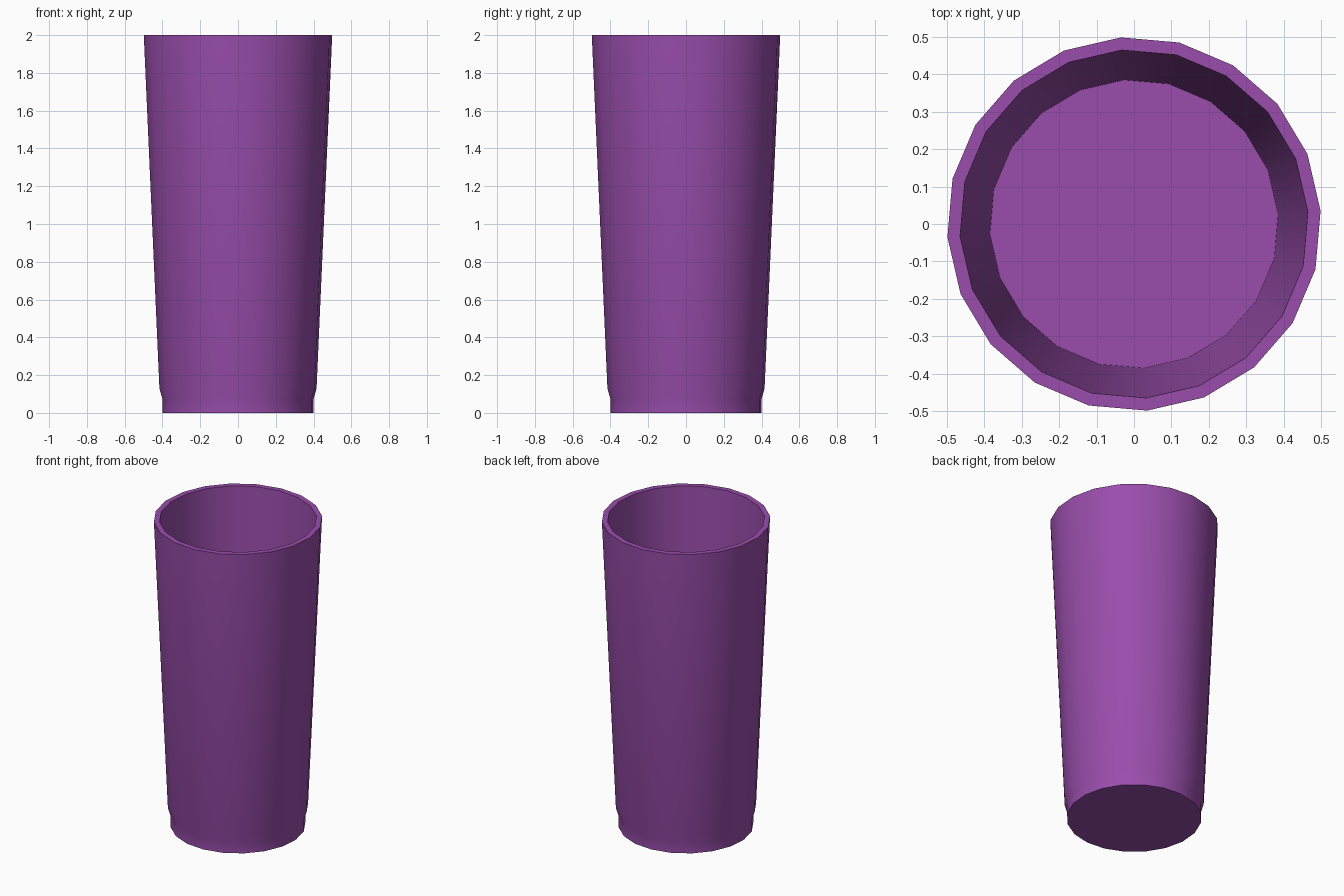
import bpy, bmesh, math

if "Cube" in bpy.data.objects:
    bpy.data.objects.remove(bpy.data.objects["Cube"])

SIDES = 20
TWIST = math.radians(4)

# Cup profile (radius, z): foot, step, outer wall, rim, inner wall down to the floor
profile = [(0.40, 0.0), (0.40, 0.07), (0.417, 0.13), (0.50, 2.0),
           (0.466, 2.0), (0.386, 0.11)]

bm = bmesh.new()
rings = []
for r, z in profile:
    rings.append([bm.verts.new((r * math.cos(TWIST + 2 * math.pi * i / SIDES),
                                r * math.sin(TWIST + 2 * math.pi * i / SIDES), z))
                  for i in range(SIDES)])

# Walls between neighbouring rings
for a, b in zip(rings, rings[1:]):
    for i in range(SIDES):
        j = (i + 1) % SIDES
        bm.faces.new((a[i], a[j], b[j], b[i]))

# Underside and inner floor
bm.faces.new(rings[0][::-1])
bm.faces.new(rings[-1])
bmesh.ops.recalc_face_normals(bm, faces=bm.faces[:])

mesh = bpy.data.meshes.new("cup")
bm.to_mesh(mesh)
bm.free()
cup = bpy.data.objects.new("cup", mesh)
bpy.context.collection.objects.link(cup)

# Purple material
mat = bpy.data.materials.new("purple")
mat.diffuse_color = (0.32, 0.075, 0.41, 1.0)
mat.use_nodes = True
mat.node_tree.nodes["Principled BSDF"].inputs["Base Color"].default_value = mat.diffuse_color
mesh.materials.append(mat)

# Smooth walls with crisp rim and foot edges
bpy.context.view_layer.objects.active = cup
cup.select_set(True)
bpy.ops.object.shade_smooth_by_angle(angle=math.radians(40))
